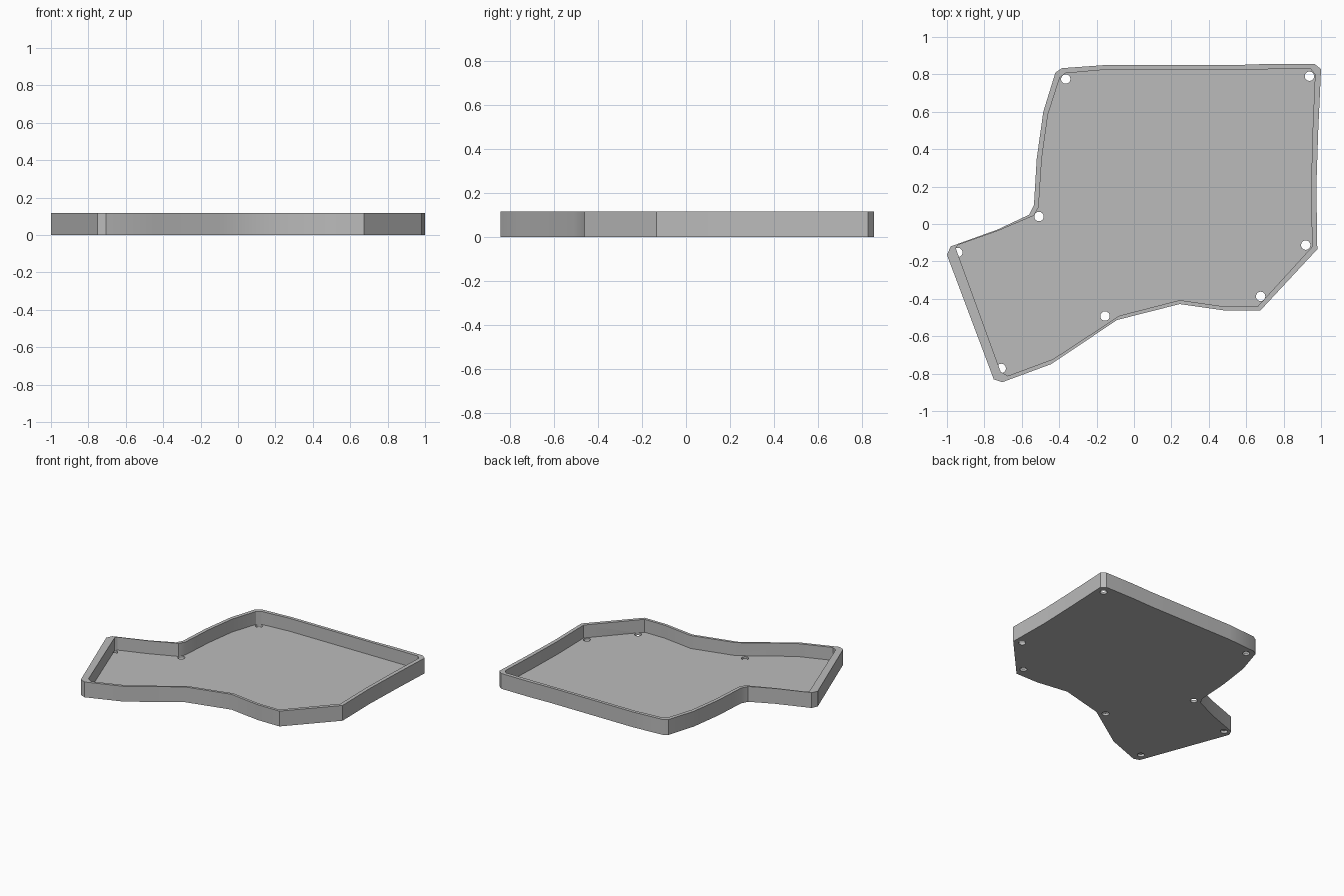
import bpy
import bmesh

cube = bpy.data.objects.get("Cube")
if cube:
    bpy.data.objects.remove(cube, do_unlink=True)

HEIGHT, FLOOR, HOLE_RADIUS = 0.117, 0.018, 0.025

grey = bpy.data.materials.new("plain grey")
grey.use_nodes = True
grey.diffuse_color = (0.5, 0.5, 0.5, 1)
grey.node_tree.nodes["Principled BSDF"].inputs["Base Color"].default_value = (0.5, 0.5, 0.5, 1)


def link(name, bm):
    bmesh.ops.recalc_face_normals(bm, faces=bm.faces)
    mesh = bpy.data.meshes.new(name)
    bm.to_mesh(mesh)
    bm.free()
    mesh.materials.append(grey)
    obj = bpy.data.objects.new(name, mesh)
    bpy.context.collection.objects.link(obj)
    return obj


def prism(name, outline, bottom, top):
    bm = bmesh.new()
    face = bm.faces.new([bm.verts.new((x, y, bottom)) for x, y in outline])
    raised = bmesh.ops.extrude_face_region(bm, geom=[face], use_keep_orig=True)["geom"]
    bmesh.ops.translate(bm, vec=(0, 0, top - bottom),
                        verts=[v for v in raised if isinstance(v, bmesh.types.BMVert)])
    return link(name, bm)


def cut(target, cutter):
    mod = target.modifiers.new("cut", 'BOOLEAN')
    mod.operation = 'DIFFERENCE'
    mod.solver = 'EXACT'
    mod.object = cutter
    cutter.hide_render = True
    bpy.context.view_layer.objects.active = target
    bpy.ops.object.modifier_apply(modifier=mod.name)
    bpy.data.objects.remove(cutter, do_unlink=True)


# Outer wall outline, clockwise from the left tip
outer = [(-1, -.165), (-.98, -.12), (-.73, -.03), (-.56, .05), (-.535, .1),
         (-.52, .35), (-.485, .6), (-.42, .81), (-.385, .833), (-.15, .85),
         (.555, .85), (.72, .856), (.965, .856), (1, .828), (.985, .5),
         (.975, .2), (.98, -.135), (.675, -.463), (.49, -.463), (.245, -.428),
         (-.09, -.513), (-.445, -.75), (-.705, -.846), (-.75, -.83)]

# Cavity outline, same direction
inner = [(-.953, -.13), (-.94, -.112), (-.73, -.038), (-.535, .045), (-.51, .09),
         (-.493, .35), (-.46, .585), (-.397, .782), (-.367, .806), (-.15, .825),
         (.945, .828), (.968, .8), (.955, .5), (.947, .2), (.952, -.122),
         (.66, -.442), (.49, -.442), (.245, -.407), (-.078, -.49),
         (-.432, -.722), (-.675, -.812), (-.713, -.79)]

# Screw holes through the floor
holes = [(-.365, .775), (.938, .79), (-.508, .04), (-.942, -.152),
         (-.71, -.772), (-.155, -.492), (.677, -.387), (.918, -.113)]

tray = prism("tray_case", outer, 0, HEIGHT)
cut(tray, prism("cavity_cutter", inner, FLOOR, HEIGHT + .1))

for x, y in holes:
    bm = bmesh.new()
    bmesh.ops.create_cone(bm, cap_ends=True, segments=32, radius1=HOLE_RADIUS,
                          radius2=HOLE_RADIUS, depth=.1)
    bmesh.ops.translate(bm, vec=(x, y, FLOOR + .001 - .05), verts=bm.verts)
    cut(tray, link("hole_cutter", bm))

# Soft bends along the wall, crisp rims and corners
bpy.ops.object.select_all(action='DESELECT')
tray.select_set(True)
bpy.context.view_layer.objects.active = tray
bpy.ops.object.shade_smooth_by_angle()
